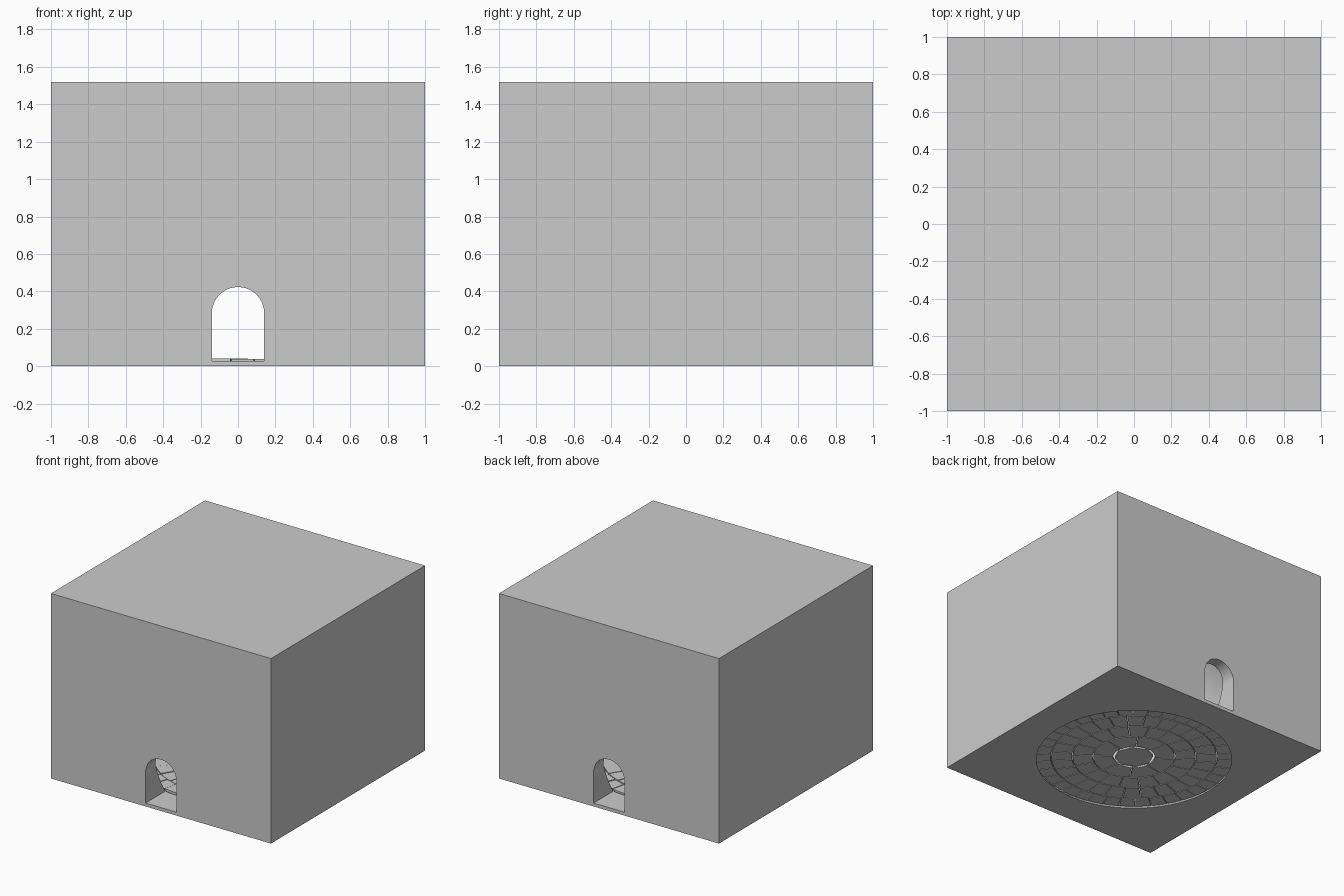
import bpy, bmesh, math, random
from math import pi, cos, sin

if "Cube" in bpy.data.objects:
    bpy.data.objects.remove(bpy.data.objects["Cube"])
random.seed(4)


def make_object(name, bm):
    bmesh.ops.recalc_face_normals(bm, faces=bm.faces)
    mesh = bpy.data.meshes.new(name)
    bm.to_mesh(mesh)
    bm.free()
    ob = bpy.data.objects.new(name, mesh)
    bpy.context.collection.objects.link(ob)
    return ob


def add_prism(bm, low, high):
    """Closed solid between two matching outlines."""
    a = [bm.verts.new(p) for p in low]
    b = [bm.verts.new(p) for p in high]
    bm.faces.new(a[::-1])
    bm.faces.new(b)
    n = len(a)
    for i in range(n):
        j = (i + 1) % n
        bm.faces.new((a[i], a[j], b[j], b[i]))


# outer block
H = 1.52
bm = bmesh.new()
bmesh.ops.create_cube(bm, size=1)
for v in bm.verts:
    v.co = (v.co.x * 2, v.co.y * 2, (v.co.z + 0.5) * H)
block = make_object("chamber_block", bm)

# round vaulted chamber, open through the underside
bm = bmesh.new()
bmesh.ops.create_uvsphere(bm, u_segments=64, v_segments=32, radius=0.92)
bmesh.ops.translate(bm, verts=bm.verts, vec=(0, 0, 0.55))
chamber = make_object("chamber_cutter", bm)

# arched doorway running front to back
W, SPRING, SILL = 0.14, 0.283, 0.028
arch = [(-W, SILL), (W, SILL)]
arch += [(W * cos(pi * i / 20), SPRING + W * sin(pi * i / 20)) for i in range(21)]
bm = bmesh.new()
add_prism(bm, [(x, -1.2, z) for x, z in arch], [(x, 1.2, z) for x, z in arch])
doorway = make_object("doorway_cutter", bm)

bpy.context.view_layer.objects.active = block
for cutter in (chamber, doorway):
    m = block.modifiers.new(cutter.name, 'BOOLEAN')
    m.operation = 'DIFFERENCE'
    m.solver = 'EXACT'
    m.object = cutter
    bpy.ops.object.modifier_apply(modifier=m.name)
for cutter in (chamber, doorway):
    bpy.data.objects.remove(cutter)

# ring paving: central slab and circles of wedge stones
Z0, Z1, GAP = 0.02, 0.037, 0.006
bm = bmesh.new()
slab = [(0.145 * cos(2 * pi * i / 8), 0.145 * sin(2 * pi * i / 8)) for i in range(8)]
add_prism(bm, [(x, y, Z0) for x, y in slab], [(x, y, Z1) for x, y in slab])
make_object("centre_slab", bm)

rings = [(0.155, 0.31, 8), (0.31, 0.465, 18), (0.465, 0.625, 28), (0.625, 0.747, 38)]
bm = bmesh.new()
for r0, r1, count in rings:
    r0, r1 = r0 + GAP / 2, r1 - GAP / 2
    shift = random.random()
    for k in range(count):
        a0, a1 = 2 * pi * (k + shift) / count, 2 * pi * (k + 1 + shift) / count
        steps = 4
        outline = []
        for r, order in ((r0, range(steps + 1)), (r1, range(steps, -1, -1))):
            g = GAP / 2 / r
            for s in order:
                a = a0 + g + (a1 - a0 - 2 * g) * s / steps
                outline.append((r * cos(a), r * sin(a)))
        top = Z1 + random.uniform(-0.002, 0.003)
        add_prism(bm, [(x, y, Z0) for x, y in outline], [(x, y, top) for x, y in outline])
make_object("floor_stones", bm)

# smooth vault and arch, crisp block edges
bpy.ops.object.select_all(action='DESELECT')
block.select_set(True)
bpy.context.view_layer.objects.active = block
bpy.ops.object.shade_smooth_by_angle(angle=math.radians(30))
